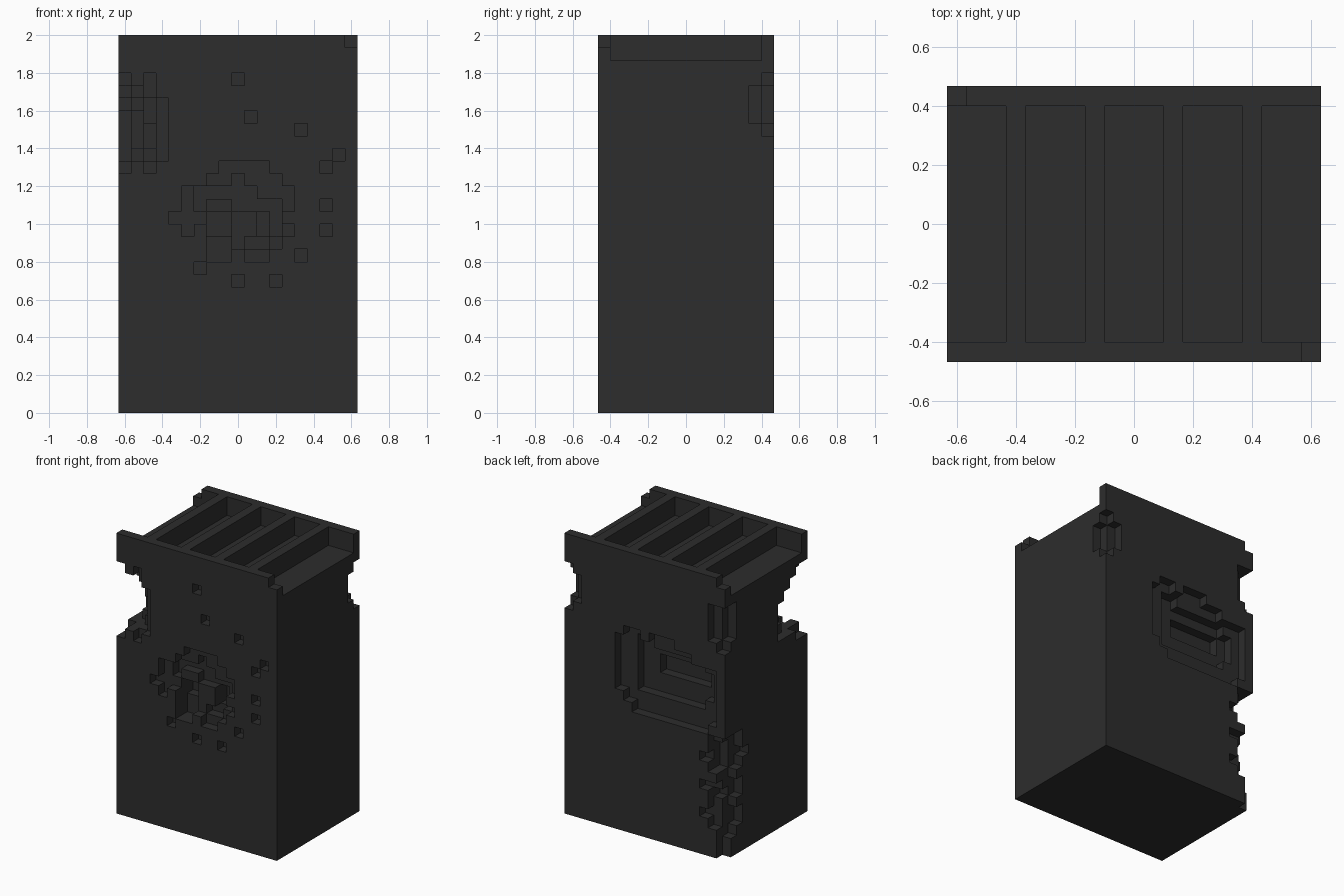
import bpy
import bmesh
import math

cube = bpy.data.objects.get("Cube")
if cube:
    bpy.data.objects.remove(cube, do_unlink=True)

# Block grid: columns (x), layers (y), rows (z)
WIDE, DEEP, TALL = 19, 14, 30
UNIT = 2 / TALL
FLOOR = TALL - 2

charcoal = bpy.data.materials.new("charcoal")
charcoal.use_nodes = True
color = (0.026, 0.026, 0.026, 1)
charcoal.diffuse_color = color
charcoal.node_tree.nodes["Principled BSDF"].inputs["Base Color"].default_value = color


def block(xs, ys, zs):
    return {(x, y, z) for x in xs for y in ys for z in zs}


# Solid parts: body, front and back lips, and the ribs between the top slots
parts = {
    "body": block(range(WIDE), range(DEEP), range(FLOOR)),
    "front_lip": block(range(WIDE), [0], range(FLOOR, TALL)),
    "back_lip": block(range(WIDE), [DEEP - 1], range(FLOOR, TALL)),
}
for n, x in enumerate(range(3, WIDE, 4)):
    parts["rib_" + "abcd"[n]] = block([x], range(1, DEEP - 1), range(FLOOR, TALL))
solid = set().union(*parts.values())


def carve(side, column, top, rows):
    """Chip blocks from a side; each character is the depth of one chip."""
    for r, row in enumerate(rows.split()):
        for c, mark in enumerate(row):
            if mark == ".":
                continue
            for depth in range(int(mark)):
                x, y = column + c, depth
                if side == "back":
                    x, y = WIDE - 1 - x, DEEP - 1 - y
                solid.discard((x, y, top - r))


# Front: central crater
carve("front", 4, 19, """
....1111..
...112111.
.122222111
.121122221
111331132.
.1.3311321
...221221.
...22.11..
""")

# Front: broken right edge
carve("front", 0, 26, """
2.1.
321.
4321
5421
5431
5431
5321
2.1.
""")

# Front: scattered pits
for x, z in [(9, 26), (10, 23), (14, 22), (17, 20), (16, 19), (16, 16),
             (16, 14), (14, 12), (6, 11), (9, 10), (12, 10)]:
    carve("front", x, z, "1")

# Back: stepped crater
carve("back", 6, 21, """
.11.111.....
112211111...
112222222211
112233333321
112233333321
112222222221
112222222211
.11111111111
..111111111.
""")

# Back: chipped upper corners
carve("back", 17, 26, ".1 12 12 12 .1")
solid.difference_update({(WIDE - 1, DEEP - 2, z) for z in (23, 24, 25)})
carve("back", 17, 26, "12 .2 12 12")

# Back: crumbled lower corner
carve("back", 16, 12, ".13 .23 124 .23 ..2 113 .23 .12 113 .13 ..2 ..1 ..1")


def mirror_back_corner():
    """Chip the far upper back corner like the near one."""
    carve("back", 0, 26, "1. 21 21 21 1.")


mirror_back_corner()

# Missing end blocks on the lips
solid.discard((WIDE - 1, 0, TALL - 1))
solid.discard((0, DEEP - 1, TALL - 1))


def build(name, cells):
    """Skin the exposed block sides, then merge flat areas."""
    bm = bmesh.new()
    corners = {}

    def vert(p):
        if p not in corners:
            corners[p] = bm.verts.new(((p[0] - WIDE / 2) * UNIT,
                                       (p[1] - DEEP / 2) * UNIT, p[2] * UNIT))
        return corners[p]

    for cell in cells:
        for axis in range(3):
            for step in (0, 1):
                near = list(cell)
                near[axis] += 1 if step else -1
                if tuple(near) in solid:
                    continue
                u, v = (axis + 1) % 3, (axis + 2) % 3
                ring = []
                for a, b in ((0, 0), (1, 0), (1, 1), (0, 1)):
                    p = list(cell)
                    p[axis] += step
                    p[u] += a
                    p[v] += b
                    ring.append(vert(tuple(p)))
                bm.faces.new(ring if step else ring[::-1])
    bmesh.ops.dissolve_limit(bm, angle_limit=math.radians(1),
                             verts=bm.verts[:], edges=bm.edges[:])
    mesh = bpy.data.meshes.new(name)
    bm.to_mesh(mesh)
    bm.free()
    mesh.materials.append(charcoal)
    bpy.context.collection.objects.link(bpy.data.objects.new(name, mesh))


for name, cells in parts.items():
    build(name, cells & solid)
